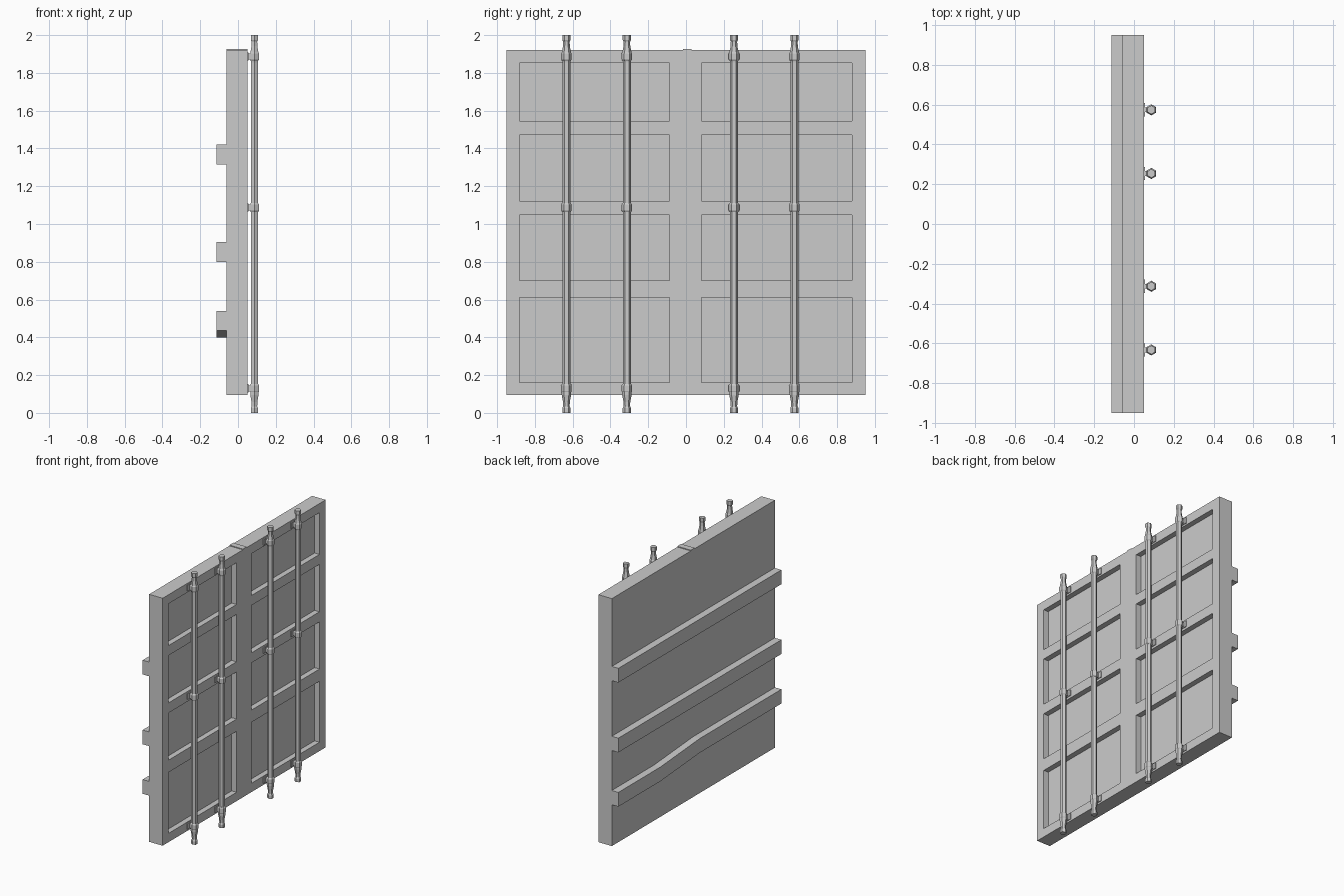
import bpy, bmesh, math
from mathutils import Matrix, Vector

if "Cube" in bpy.data.objects:
    bpy.data.objects.remove(bpy.data.objects["Cube"])


def finish(name, bm):
    bmesh.ops.recalc_face_normals(bm, faces=bm.faces)
    me = bpy.data.meshes.new(name)
    bm.to_mesh(me)
    bm.free()
    ob = bpy.data.objects.new(name, me)
    bpy.context.collection.objects.link(ob)
    return ob


def add_box(bm, x, y, z):
    lo, hi = Vector((x[0], y[0], z[0])), Vector((x[1], y[1], z[1]))
    m = Matrix.Translation((lo + hi) / 2) @ Matrix.Diagonal((*(hi - lo), 1))
    bmesh.ops.create_cube(bm, size=1, matrix=m)


def add_lathe(bm, cx, cy, profile, sides=6):
    # Stack of rings with a corner pointing along y, capped at both ends
    rings = []
    for r, z in profile:
        rings.append([bm.verts.new((cx + r * math.sin(2 * math.pi * i / sides),
                                    cy + r * math.cos(2 * math.pi * i / sides), z))
                      for i in range(sides)])
    for a, b in zip(rings, rings[1:]):
        for i in range(sides):
            j = (i + 1) % sides
            bm.faces.new((a[i], a[j], b[j], b[i]))
    bm.faces.new(rings[0])
    bm.faces.new(rings[-1])


def add_prism(bm, pts, x0, x1):
    # Extrude a (y, z) outline along x
    f = bm.faces.new([bm.verts.new((x0, y, z)) for y, z in pts])
    ext = bmesh.ops.extrude_face_region(bm, geom=[f])
    vs = [g for g in ext["geom"] if isinstance(g, bmesh.types.BMVert)]
    bmesh.ops.translate(bm, verts=vs, vec=(x1 - x0, 0, 0))


BACK, FRONT, HALF = -0.06, 0.05, 0.95

# Door slab with eight recessed panels
bm = bmesh.new()
add_box(bm, (BACK, FRONT), (-HALF, HALF), (0.095, 1.92))
door = finish("door_slab", bm)
bm = bmesh.new()
for y in ((-0.882, -0.088), (0.083, 0.878)):
    for z in ((0.16, 0.61), (0.70, 1.048), (1.122, 1.472), (1.545, 1.853)):
        add_box(bm, (FRONT - 0.04, FRONT + 0.05), y, z)
cutter = finish("panel_cutter", bm)
cutter.hide_render = True
mod = door.modifiers.new("panels", 'BOOLEAN')
mod.operation = 'DIFFERENCE'
mod.solver = 'EXACT'
mod.object = cutter
bpy.context.view_layer.objects.active = door
bpy.ops.object.modifier_apply(modifier=mod.name)
bpy.data.objects.remove(cutter)

# Thin seam cap where the two leaves meet at the top
bm = bmesh.new()
add_box(bm, (BACK, FRONT), (-0.015, 0.03), (1.915, 1.926))
finish("seam_cap", bm)

# Rear ribs, split at the middle; the lowest one dips on one side
H = 0.105
for name, z, dip in (("upper", 1.315, 0), ("middle", 0.80, 0), ("lower", 0.435, 0.035)):
    bm = bmesh.new()
    add_prism(bm, [(-HALF, z), (0, z), (0, z + H), (-HALF, z + H)], BACK - 0.053, BACK)
    path = [(0, z), (0.46, z - dip), (HALF, z - dip)] if dip else [(0, z), (HALF, z)]
    add_prism(bm, path + [(y, w + H) for y, w in reversed(path)], BACK - 0.053, BACK)
    finish(name + "_rib", bm)

# Locking bars with flared ends, plus clamp brackets
CX = 0.087
end = [(0.022, 0), (0.022, 0.025), (0.017, 0.035), (0.018, 0.058),
       (0.025, 0.095), (0.025, 0.12), (0.021, 0.145)]
profile = end + [(r, 2 - z) for r, z in reversed(end)]
for n, y in enumerate((-0.633, -0.313, 0.254, 0.574), 1):
    bm = bmesh.new()
    add_lathe(bm, CX, y, profile)
    finish(f"locking_bar_{n}", bm)
    bm = bmesh.new()
    for z in (0.13, 1.087, 1.887):
        add_box(bm, (FRONT - 0.002, FRONT + 0.006), (y - 0.033, y + 0.033), (z - 0.022, z + 0.022))
        add_box(bm, (FRONT, CX), (y - 0.012, y + 0.012), (z - 0.016, z + 0.016))
        add_lathe(bm, CX, y, [(0.022, z - 0.024), (0.028, z - 0.016),
                              (0.028, z + 0.016), (0.022, z + 0.024)])
    finish(f"bar_brackets_{n}", bm)
